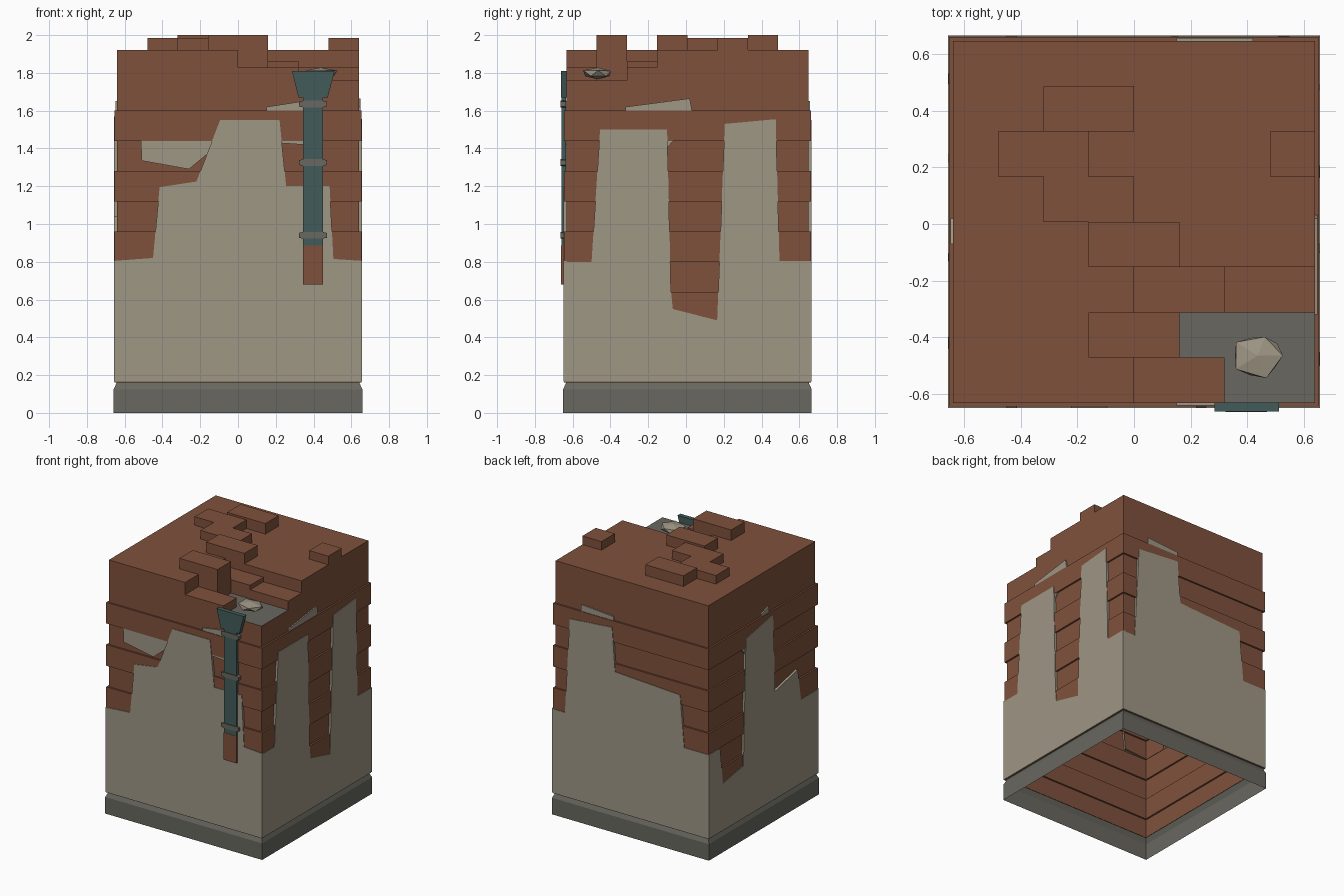
import bpy, bmesh, random
from mathutils import Vector

if "Cube" in bpy.data.objects:
    bpy.data.objects.remove(bpy.data.objects["Cube"])

CY = 0.0075   # wall centre in y (the drain pipe sticks out at the front)
S = 0.16      # brick course height and block grid


def material(name, rgb):
    m = bpy.data.materials.new(name)
    m.diffuse_color = (*rgb, 1)
    m.use_nodes = True
    m.node_tree.nodes["Principled BSDF"].inputs["Base Color"].default_value = m.diffuse_color
    return m


BRICK = material("brick red", (0.215, 0.083, 0.045))
PLASTER = material("plaster beige", (0.345, 0.308, 0.235))
STONE = material("stone grey", (0.138, 0.136, 0.115))
TEAL = material("pipe teal", (0.054, 0.107, 0.102))


def finish(name, bm, *mats):
    me = bpy.data.meshes.new(name)
    bm.to_mesh(me)
    bm.free()
    for m in mats:
        me.materials.append(m)
    ob = bpy.data.objects.new(name, me)
    bpy.context.collection.objects.link(ob)
    return ob


def square_shell(name, profile, mat):
    """Open square tube through (half width, z) rings."""
    bm = bmesh.new()
    rings = [[bm.verts.new((sx * h, CY + sy * h, z))
              for sx, sy in ((-1, -1), (1, -1), (1, 1), (-1, 1))] for h, z in profile]
    for a, b in zip(rings, rings[1:]):
        for i in range(4):
            j = (i + 1) % 4
            bm.faces.new((a[i], a[j], b[j], b[i]))
    return finish(name, bm, mat)


# Stone base and brick courses, every second course standing proud
square_shell("stone_base", [(0.658, 0), (0.658, 0.125), (0.64, 0.165)], STONE)
courses = []
for i in range(1, 10):
    h = 0.653 if i % 2 else 0.64
    courses += [(h, i * S), (h, (i + 1) * S)]
square_shell("brick_courses", courses + [(0.64, 1.6)], BRICK)

# Broken wall top: cell heights on an 8 x 8 grid; (column range, row range, height)
height = {(i, j): 1.92 for i in range(8) for j in range(8)}
for c0, c1, r0, r1, z in (
        (2, 4, 6, 7, 2.0), (1, 3, 5, 6, 1.985), (2, 4, 4, 5, 1.985), (3, 5, 3, 4, 2.0),
        (7, 8, 5, 6, 1.985), (4, 6, 2, 3, 1.862), (6, 8, 2, 3, 1.828),
        (5, 8, 0, 2, 1.76), (3, 5, 1, 2, 2.0), (4, 6, 0, 1, 1.828)):
    for i in range(c0, c1):
        for j in range(r0, r1):
            height[i, j] = z
bm = bmesh.new()
for (i, j), z in height.items():
    x, y = -0.64 + i * S, CY - 0.64 + j * S
    c = [(x, y), (x + S, y), (x + S, y + S), (x, y + S)]
    f = bm.faces.new([bm.verts.new((*p, z)) for p in c])
    f.material_index = 1 if z == 1.76 else 0
    for k, (di, dj) in enumerate(((0, -1), (1, 0), (0, 1), (-1, 0))):
        low = height.get((i + di, j + dj), 1.6)
        if z > low:
            p, q = c[k], c[(k + 1) % 4]
            bm.faces.new([bm.verts.new(v) for v in
                          ((*p, low), (*q, low), (*q, z), (*p, z))])
bmesh.ops.remove_doubles(bm, verts=bm.verts[:], dist=1e-4)
bmesh.ops.dissolve_limit(bm, angle_limit=0.01, verts=bm.verts[:], edges=bm.edges[:],
                         delimit={'MATERIAL'})
finish("broken_wall_top", bm, BRICK, STONE)

# Plaster coats: outline on one wall, with a rim going back to the bricks
SIDES = {"front": (0, -1), "right": (1, 0), "back": (0, 1), "left": (-1, 0)}


def plaster(name, side, pts, depth=0.657):
    dx, dy = SIDES[side]

    def place(u, z, d):
        return (u, CY + dy * d, z) if dy else (dx * d, u, z)
    bm = bmesh.new()
    outer = [bm.verts.new(place(u, z, depth)) for u, z in pts]
    inner = [bm.verts.new(place(u, z, 0.638)) for u, z in pts]
    face = bm.faces.new(outer)
    n = len(pts)
    for i in range(n):
        j = (i + 1) % n
        bm.faces.new((outer[j], outer[i], inner[i], inner[j]))
    face.normal_update()
    if face.normal.dot(Vector((dx, dy, 0))) < 0:
        bmesh.ops.reverse_faces(bm, faces=bm.faces[:])
    finish(name, bm, PLASTER)


E, L, R = 0.657, CY - 0.657, CY + 0.657
plaster("front_plaster", "front", [
    (-E, 0.165), (-E, 0.805), (-0.45, 0.82), (-0.415, 1.195), (-0.22, 1.225), (-0.095, 1.55),
    (0.22, 1.55), (0.255, 1.2), (0.485, 1.2), (0.505, 0.815), (E, 0.805), (E, 0.165)])
plaster("right_plaster", "right", [
    (L, 0.165), (L, 0.8), (-0.5, 0.8), (-0.455, 1.5), (-0.1, 1.5), (-0.08, 0.65),
    (-0.07, 0.55), (0.165, 0.49), (0.205, 1.53), (0.475, 1.555), (0.495, 0.805),
    (R, 0.805), (R, 0.165)])
plaster("back_plaster", "back", [
    (E, 0.165), (E, 0.8), (0.55, 0.8), (0.51, 1.52), (0.155, 1.55), (0.13, 1.22),
    (-0.415, 1.19), (-0.45, 0.8), (-E, 0.8), (-E, 0.165)])
plaster("left_plaster", "left", [
    (R, 0.165), (R, 0.8), (0.53, 0.8), (0.495, 0.52), (0.25, 0.56), (0.22, 1.51),
    (-0.105, 1.57), (-0.13, 0.98), (-0.4, 1.04), (-0.44, 0.8), (L, 0.8), (L, 0.165)])

# Thin plaster scraps left between the proud courses
scraps = (
    ("front", [(-0.515, 1.47), (-0.13, 1.47), (-0.145, 1.385), (-0.26, 1.29), (-0.51, 1.335)]),
    ("front", [(0.2, 1.47), (0.345, 1.47), (0.345, 1.42), (0.2, 1.43)]),
    ("front", [(0.15, 1.58), (0.15, 1.62), (0.345, 1.65), (0.345, 1.58)]),
    ("right", [(-0.11, 1.39), (-0.06, 1.45), (-0.11, 1.45)]),
    ("right", [(-0.32, 1.58), (-0.32, 1.62), (0.02, 1.665), (0.035, 1.58)]),
    ("back", [(0.15, 1.58), (0.15, 1.63), (0.42, 1.65), (0.42, 1.58)]),
    ("left", [(-0.07, 1.58), (-0.07, 1.65), (0.02, 1.62), (0.02, 1.58)]),
    ("left", [(0.27, 1.45), (0.21, 1.45), (0.21, 1.38)]))
for k, (side, pts) in enumerate(scraps):
    plaster(f"plaster_scrap_{k + 1}", side, pts, 0.649)


# Drain pipe: front-view outline extruded in y
def plate(name, pts, y0, y1, mat):
    bm = bmesh.new()
    f = bm.faces.new([bm.verts.new((x, y0, z)) for x, z in pts])
    ext = bmesh.ops.extrude_face_region(bm, geom=[f])["geom"]
    for v in ext:
        if isinstance(v, bmesh.types.BMVert):
            v.co.y = y1
    bmesh.ops.recalc_face_normals(bm, faces=bm.faces[:])
    finish(name, bm, mat)


def rect(x0, x1, z0, z1):
    return [(x0, z0), (x1, z0), (x1, z1), (x0, z1)]


plate("drain_pipe", rect(0.343, 0.45, 0.885, 1.68), -0.659, -0.635, TEAL)
plate("rusted_pipe_end", rect(0.343, 0.45, 0.68, 0.885), -0.661, -0.645, BRICK)
plate("drain_hopper", [(0.285, 1.81), (0.512, 1.81), (0.475, 1.67), (0.32, 1.67)],
      -0.663, -0.63, TEAL)
for k, z in enumerate((0.94, 1.325, 1.635)):
    plate(f"pipe_bracket_{k + 1}", [
        (0.323, z - 0.013), (0.345, z - 0.018), (0.448, z - 0.018), (0.47, z - 0.013),
        (0.47, z + 0.013), (0.448, z + 0.018), (0.345, z + 0.018), (0.323, z + 0.013)],
        -0.664, -0.635, STONE)

# Lump of rubble on the exposed floor
random.seed(4)
bm = bmesh.new()
bmesh.ops.create_icosphere(bm, subdivisions=1, radius=1)
for v in bm.verts:
    v.co *= random.uniform(0.85, 1.12)
    v.co = Vector((0.437 + v.co.x * 0.1, -0.465 + v.co.y * 0.085, 1.797 + v.co.z * 0.034))
finish("rubble_stone", bm, PLASTER)
